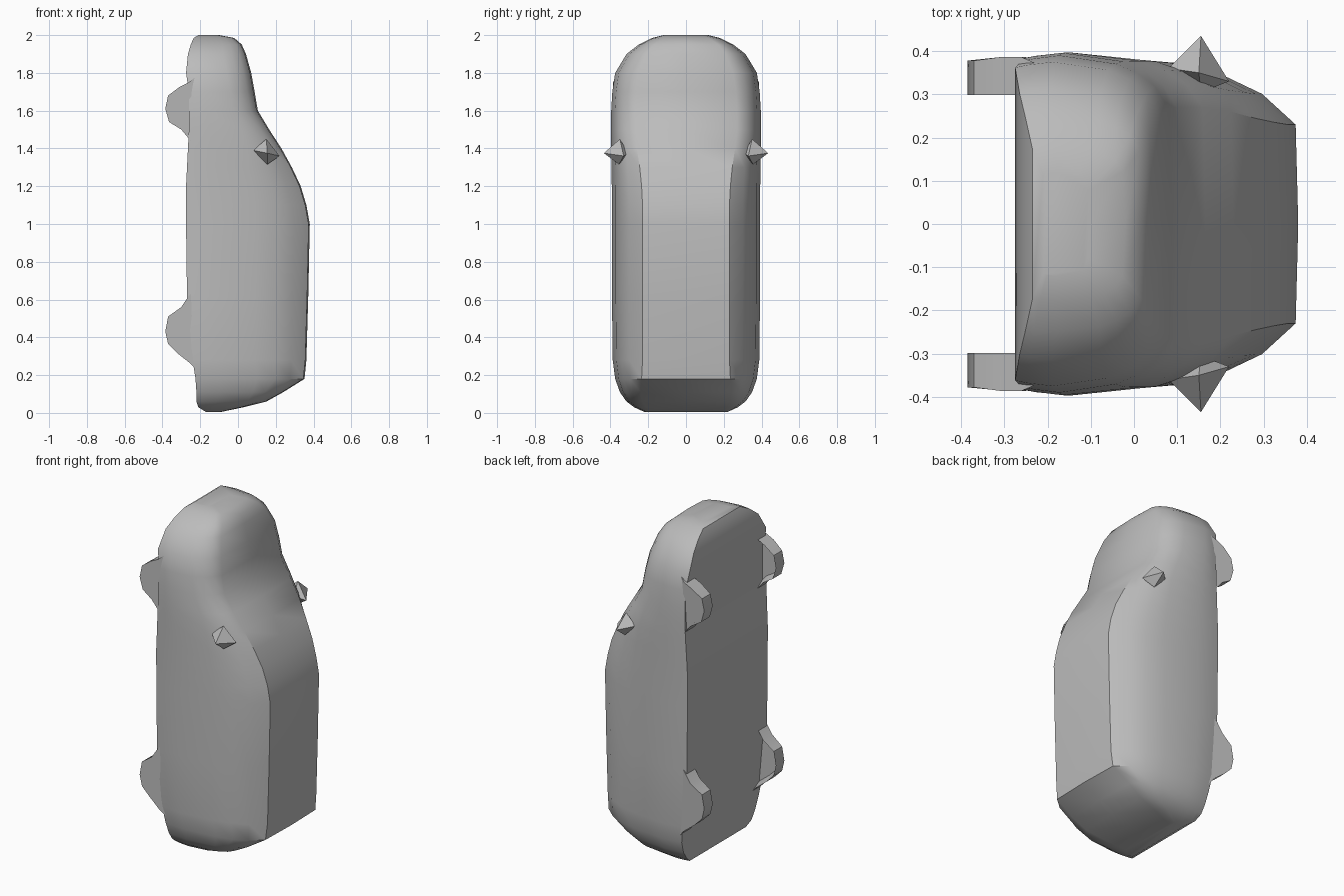
import bpy, bmesh, math

if "Cube" in bpy.data.objects:
    bpy.data.objects.remove(bpy.data.objects["Cube"])

grey = bpy.data.materials.new("body grey")
grey.diffuse_color = (0.5, 0.5, 0.5, 1)
grey.use_nodes = True
grey.node_tree.nodes["Principled BSDF"].inputs["Base Color"].default_value = grey.diffuse_color


def finish(bm, name, angle):
    bmesh.ops.recalc_face_normals(bm, faces=bm.faces)
    mesh = bpy.data.meshes.new(name)
    bm.to_mesh(mesh)
    bm.free()
    mesh.materials.append(grey)
    ob = bpy.data.objects.new(name, mesh)
    bpy.context.collection.objects.link(ob)
    bpy.ops.object.select_all(action='DESELECT')
    ob.select_set(True)
    bpy.context.view_layer.objects.active = ob
    bpy.ops.object.shade_smooth_by_angle(angle=math.radians(angle))
    return ob


# Car body standing on its tail: z, floor x, top x, half width, top half width, shoulder drop
STATIONS = [
    (0.005, -0.17, -0.09, 0.22, 0.18, 0.02),
    (0.03, -0.21, 0.03, 0.275, 0.21, 0.05),
    (0.06, -0.22, 0.15, 0.315, 0.23, 0.10),
    (0.11, -0.22, 0.24, 0.35, 0.24, 0.16),
    (0.18, -0.225, 0.352, 0.375, 0.235, 0.25),
    (0.28, -0.24, 0.362, 0.388, 0.23, 0.27),
    (0.62, -0.27, 0.372, 0.392, 0.23, 0.28),
    (1.00, -0.275, 0.38, 0.392, 0.23, 0.28),
    (1.10, -0.275, 0.362, 0.392, 0.23, 0.27),
    (1.20, -0.275, 0.332, 0.393, 0.235, 0.25),
    (1.30, -0.27, 0.285, 0.394, 0.245, 0.22),
    (1.40, -0.265, 0.23, 0.396, 0.26, 0.18),
    (1.50, -0.26, 0.165, 0.397, 0.27, 0.15),
    (1.60, -0.26, 0.105, 0.396, 0.27, 0.13),
    (1.70, -0.26, 0.088, 0.39, 0.265, 0.13),
    (1.80, -0.275, 0.07, 0.375, 0.25, 0.13),
    (1.90, -0.265, 0.042, 0.315, 0.21, 0.12),
    (1.95, -0.25, 0.02, 0.25, 0.17, 0.10),
    (1.985, -0.235, -0.02, 0.18, 0.12, 0.08),
    (2.00, -0.21, -0.10, 0.12, 0.08, 0.03),
]


def section(z, x0, x1, w, wt, drop):
    sx, sw = x1 - drop, 0.95 * w
    half = [(x0, 0.965 * w), (x0 + 0.12 * (sx - x0), 0.98 * w),
            (x0 + 0.4 * (sx - x0), w), (sx, sw),
            (x1 - 0.62 * drop, wt + 0.8 * (sw - wt)),
            (x1 - 0.3 * drop, wt + 0.5 * (sw - wt)), (x1 - 0.006, wt)]
    return ([(x, y, z) for x, y in half] + [(x1, 0, z)]
            + [(x, -y, z) for x, y in reversed(half)])


bm = bmesh.new()
rings = [[bm.verts.new(p) for p in section(*s)] for s in STATIONS]
for a, b in zip(rings, rings[1:]):
    n = len(a)
    for i in range(n):
        j = (i + 1) % n
        bm.faces.new((a[i], a[j], b[j], b[i]))
bm.faces.new(rings[0])
bm.faces.new(rings[-1])
finish(bm, "car_body", 35)

# Wheel arches with hollow inner sides, as (x, z) outlines
ARCHES = {
    "front": [(-0.20, 1.80), (-0.26, 1.75), (-0.31, 1.725), (-0.37, 1.68),
              (-0.385, 1.61), (-0.365, 1.54), (-0.30, 1.50), (-0.25, 1.44), (-0.20, 1.40)],
    "rear": [(-0.20, 0.68), (-0.26, 0.62), (-0.30, 0.56), (-0.37, 0.51),
             (-0.385, 0.43), (-0.37, 0.365), (-0.32, 0.315), (-0.25, 0.26), (-0.20, 0.20)],
}
for end, outline in ARCHES.items():
    for side, s in (("left", 1), ("right", -1)):
        bm = bmesh.new()
        inner = [bm.verts.new((x, s * 0.298, z)) for x, z in outline]
        outer = [bm.verts.new((x, s * (0.386 if x > -0.32 else 0.378), z)) for x, z in outline]
        # keep the root of the arch inside the body
        for v in outer:
            if v.co.x > -0.22:
                v.co.y = s * 0.36
        n = len(outline)
        for i in range(n):
            j = (i + 1) % n
            bm.faces.new((inner[i], inner[j], outer[j], outer[i]))
        bm.faces.new(outer)
        cap = bm.faces.new(inner)
        bmesh.ops.recalc_face_normals(bm, faces=bm.faces)
        bmesh.ops.inset_region(bm, faces=[cap], thickness=0.022)
        for v in cap.verts:
            v.co.y += s * 0.05
        finish(bm, f"{end}_{side}_wheel_arch", 35)

# Pointed wing mirrors
for side, s in (("left", 1), ("right", -1)):
    bm = bmesh.new()
    rim = [bm.verts.new((x, s * y, z)) for x, y, z in
           [(0.08, 0.36, 1.39), (0.15, 0.35, 1.45), (0.22, 0.33, 1.36), (0.155, 0.355, 1.315)]]
    tips = [bm.verts.new((0.155, s * y, 1.375)) for y in (0.435, 0.305)]
    for i in range(4):
        for t in tips:
            bm.faces.new((rim[i], rim[(i + 1) % 4], t))
    finish(bm, f"{side}_mirror", 20)
